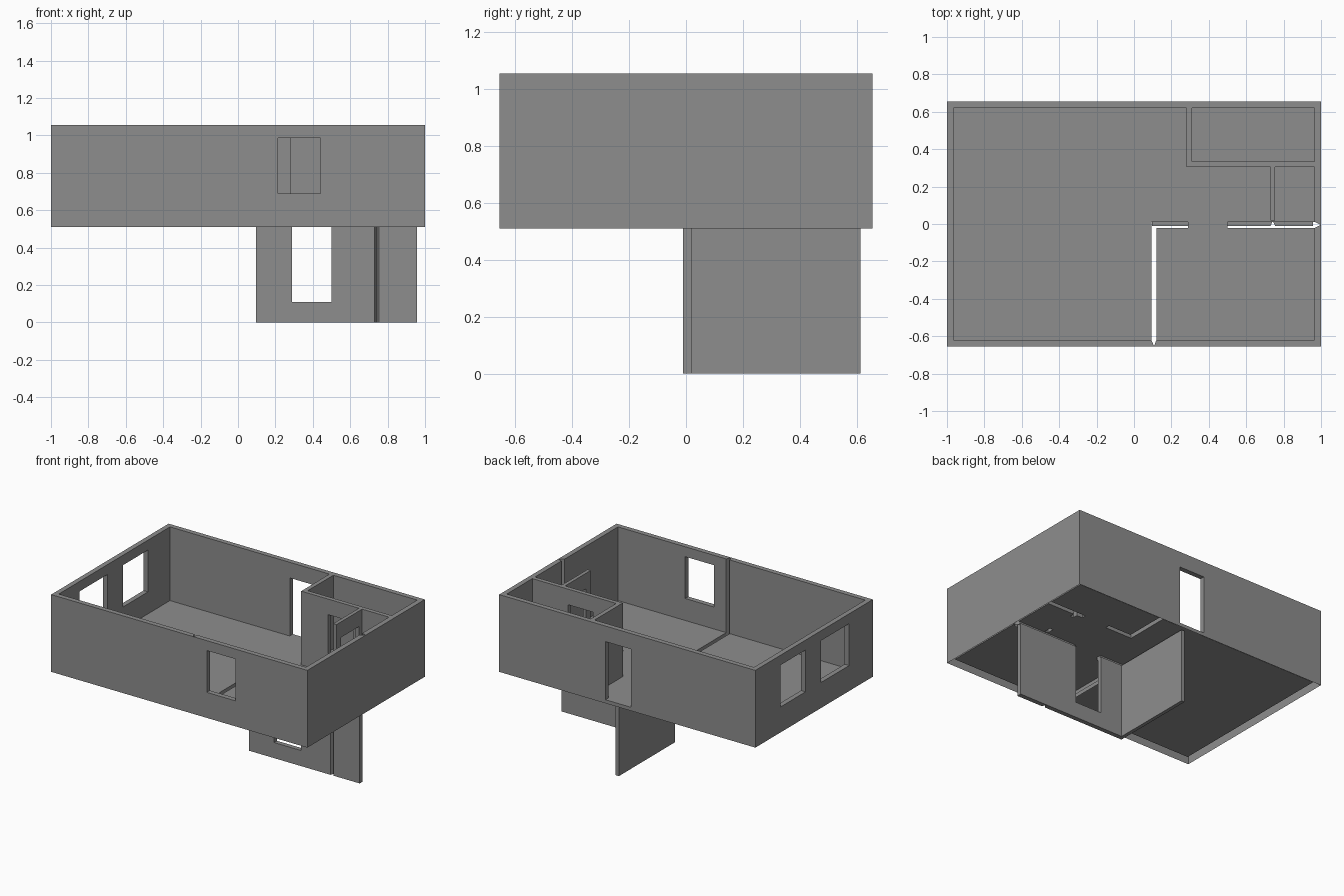
import bpy
import bmesh

if "Cube" in bpy.data.objects:
    bpy.data.objects.remove(bpy.data.objects["Cube"], do_unlink=True)

# One plain grey for every surface
grey = bpy.data.materials.new("plaster_grey")
grey.use_nodes = True
GREY = (0.27, 0.27, 0.27, 1)
grey.diffuse_color = GREY
grey.node_tree.nodes["Principled BSDF"].inputs["Base Color"].default_value = GREY

TOP, FLOOR, BASE, DOOR_TOP = 1.055, 0.535, 0.51, 0.945
SILL, HEAD = 0.69, 0.985


def prism(name, outline, z0, z1):
    """Upright solid with the given plan outline."""
    bm = bmesh.new()
    face = bm.faces.new([bm.verts.new((x, y, z0)) for x, y in outline])
    up = bmesh.ops.extrude_face_region(bm, geom=[face])["geom"]
    for v in up:
        if isinstance(v, bmesh.types.BMVert):
            v.co.z = z1
    bmesh.ops.recalc_face_normals(bm, faces=bm.faces)
    mesh = bpy.data.meshes.new(name)
    bm.to_mesh(mesh)
    bm.free()
    mesh.materials.append(grey)
    obj = bpy.data.objects.new(name, mesh)
    bpy.context.scene.collection.objects.link(obj)
    return obj


def box(name, x0, x1, y0, y1, z0, z1):
    return prism(name, [(x0, y0), (x1, y0), (x1, y1), (x0, y1)], z0, z1)


def carve(obj, cutters):
    """Subtract the cutters in turn, bake the result and drop the cutters."""
    for c in cutters:
        c.hide_render = True
        mod = obj.modifiers.new("carve", "BOOLEAN")
        mod.operation, mod.solver, mod.object = "DIFFERENCE", "EXACT", c
    bpy.context.view_layer.update()
    graph = bpy.context.evaluated_depsgraph_get()
    baked = bpy.data.meshes.new_from_object(obj.evaluated_get(graph))
    obj.modifiers.clear()
    obj.data = baked
    for c in cutters:
        bpy.data.objects.remove(c, do_unlink=True)


# Storey: a block with the rooms hollowed out above the floor
storey = box("storey_walls_and_floor", -1, 1, -0.655, 0.655, BASE, TOP)
rooms = [
    (-0.965, 0.28, -0.62, 0.62),
    (0.2, 0.73, -0.62, 0.305),
    (0.7, 0.965, -0.62, 0.02),
    (0.755, 0.965, -0.1, 0.305),
    (0.31, 0.965, 0.335, 0.62),
]
cuts = [box("room_cutter", *r, FLOOR, 1.2) for r in rooms]

# Doorways: back entrance and two inside doors
for d in [(-0.03, 0.17, 0.6, 0.7), (0.49, 0.685, 0.28, 0.36), (0.7, 0.78, 0.07, 0.27)]:
    cuts.append(box("door_cutter", *d, FLOOR, DOOR_TOP))

# Windows: one in front, two in the side wall
for w in [(0.215, 0.44, -0.7, -0.6), (-1.1, -0.93, 0.095, 0.375), (-1.1, -0.93, -0.39, -0.075)]:
    cuts.append(box("window_cutter", *w, SILL, HEAD))

# Slits in the floor, running into pointed notches in the outer walls
S0, S1 = -0.022, 0.012
slits = [
    [(0.093, S1), (0.093, -0.62), (0.107, -0.653), (0.12, -0.62), (0.12, S1)],
    [(0.1, S0), (0.29, S0), (0.29, S1), (0.1, S1)],
    [(0.5, S0), (0.965, S0), (0.998, -0.005), (0.965, S1), (0.5, S1)],
]
cuts += [prism("slit_cutter", s, 0.4, 1.2) for s in slits]
carve(storey, cuts)

# The walls are hollow and open underneath
bm = bmesh.new()
bm.from_mesh(storey.data)
under = [f for f in bm.faces
         if f.normal.z < -0.9 and f.calc_center_median().z < BASE + 0.005]
bmesh.ops.delete(bm, geom=under, context="FACES")
bm.to_mesh(storey.data)
bm.free()

# Lower corner: two walls hanging under the floor, with a tall opening
lower = box("lower_corner_walls", 0.095, 0.958, -0.011, 0.613, 0, 0.52)
carve(lower, [
    box("corner_cutter", 0.12, 1.1, 0.021, 0.7, -0.1, 0.7),
    box("opening_cutter", 0.29, 0.5, -0.1, 0.1, 0.11, 0.7),
    prism("notch_cutter", [(0.73, -0.011), (0.73, -0.05), (0.755, -0.05),
                           (0.755, -0.011), (0.742, 0.018)], -0.1, 0.7),
])
